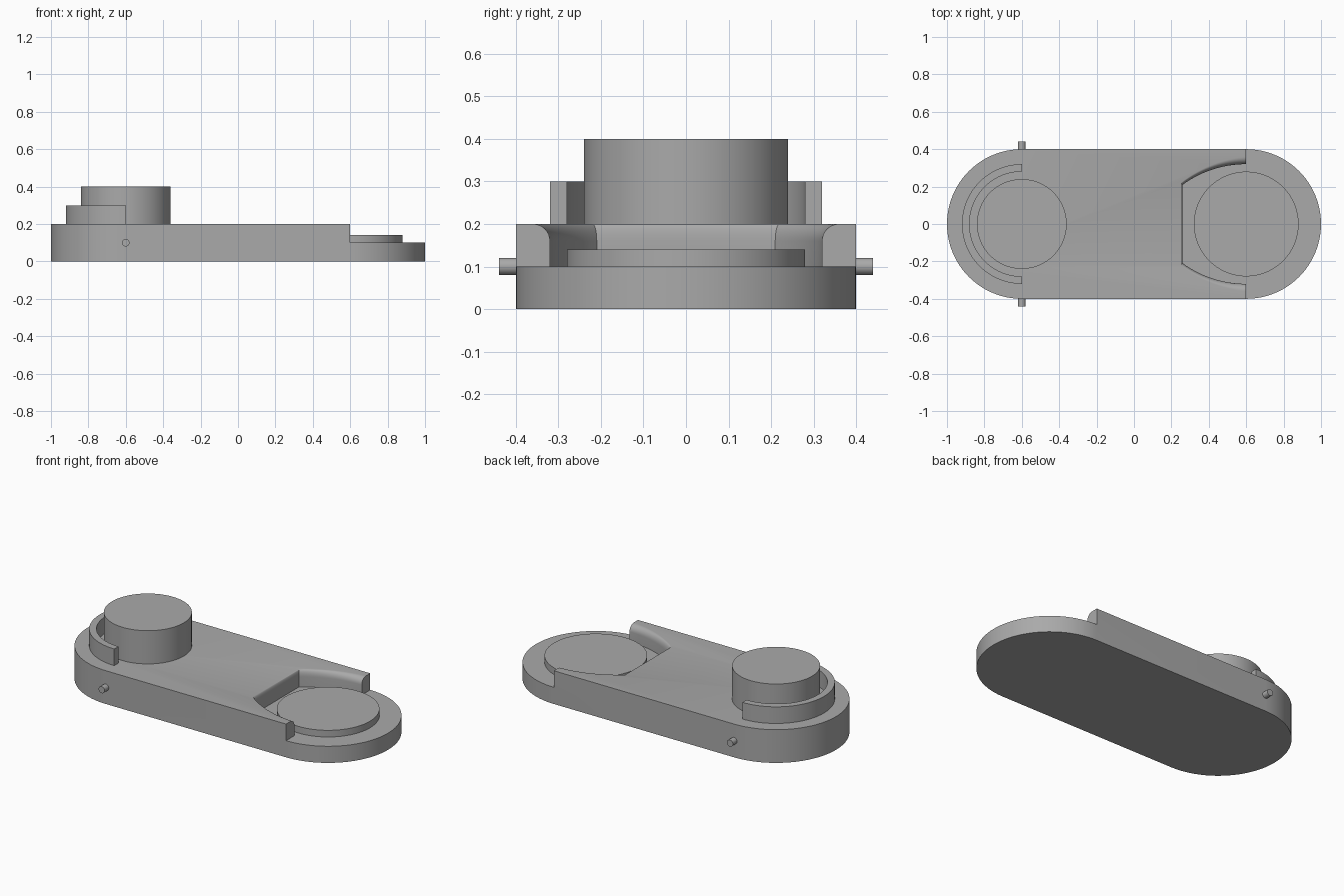
import bpy, bmesh
from math import sin, cos, pi, radians, sqrt

if "Cube" in bpy.data.objects:
    bpy.data.objects.remove(bpy.data.objects["Cube"])

# Single flat colour
grey = bpy.data.materials.new("plain_grey")
grey.use_nodes = True
COLOUR = (0.4, 0.4, 0.4, 1)
grey.diffuse_color = COLOUR
grey.node_tree.nodes["Principled BSDF"].inputs["Base Color"].default_value = COLOUR


def loft(name, layers):
    """Solid through matching outlines, each given as (z, [(x, y), ...])."""
    bm = bmesh.new()
    rings = [[bm.verts.new((x, y, z)) for x, y in pts] for z, pts in layers]
    n = len(rings[0])
    for low, high in zip(rings, rings[1:]):
        for i in range(n):
            j = (i + 1) % n
            bm.faces.new((low[i], low[j], high[j], high[i]))
    bm.faces.new(rings[0][::-1])
    bm.faces.new(rings[-1])
    bmesh.ops.recalc_face_normals(bm, faces=bm.faces)
    mesh = bpy.data.meshes.new(name)
    bm.to_mesh(mesh)
    bm.free()
    obj = bpy.data.objects.new(name, mesh)
    bpy.context.collection.objects.link(obj)
    mesh.materials.append(grey)
    return obj


def extrude(name, pts, z0, z1):
    return loft(name, [(z0, pts), (z1, pts)])


def arc(cx, r, start, end, n=48):
    angles = [radians(start + (end - start) * i / n) for i in range(n + 1)]
    return [(cx + r * cos(a), r * sin(a)) for a in angles]


def select(obj):
    bpy.ops.object.select_all(action='DESELECT')
    obj.select_set(True)
    bpy.context.view_layer.objects.active = obj


def smooth(obj):
    select(obj)
    bpy.ops.object.shade_smooth_by_angle(angle=radians(30))


END = 0.6      # distance of both round ends' centres from the middle
DECK = 0.2     # top of the body
SHELF = 0.1    # floor of the recess


def recess_outline(spread):
    """Recess plan; spread 0 is the wall, 1 the outer edge of its rounding."""
    side = []
    radius, length = 0.58, 0.34
    for i in range(17):
        u = i / 16
        x = END - length * u
        y = 0.32 - radius + sqrt(radius ** 2 - (length * u) ** 2)
        side.append((x - 0.01 * u * spread, y + (0.04 - 0.03 * u) * spread))
    upper = [(1.1, 0.5), (END, 0.5)] + side
    return upper + [(x, -y) for x, y in reversed(upper)]


# Body with rounded-lip recess cut into its right end
body = extrude("body", arc(-END, 0.4, 90, 270) + arc(END, 0.4, -90, 90), 0, DECK)
layers = [(SHELF, recess_outline(0))]
for k in range(9):
    a = k / 8 * pi / 2
    layers.append((DECK - 0.04 + 0.04 * sin(a), recess_outline(1 - cos(a))))
layers.append((DECK + 0.1, recess_outline(1)))
cutter = loft("recess_cutter", layers)
cutter.hide_render = True
cut = body.modifiers.new("recess", 'BOOLEAN')
cut.operation = 'DIFFERENCE'
cut.solver = 'EXACT'
cut.object = cutter
select(body)
bpy.ops.object.modifier_apply(modifier=cut.name)
bpy.data.objects.remove(cutter)
smooth(body)

# Tall round boss, curved guard behind it, and low disc in the recess
smooth(extrude("boss", arc(-END, 0.24, 0, 360, 96)[:-1], DECK, 0.4))
smooth(extrude("curved_guard", arc(-END, 0.32, 90, 270) + arc(-END, 0.28, 270, 90), DECK, 0.3))
smooth(extrude("recess_disc", arc(END, 0.28, 0, 360, 96)[:-1], SHELF, 0.14))

# Side pins
for name, s in (("left_side_pin", -1), ("right_side_pin", 1)):
    pin = extrude(name, arc(0, 0.02, 0, 360, 24)[:-1], 0.39, 0.44)
    pin.rotation_euler.x = s * pi / 2
    pin.location = (-END, 0, 0.1)
    smooth(pin)
